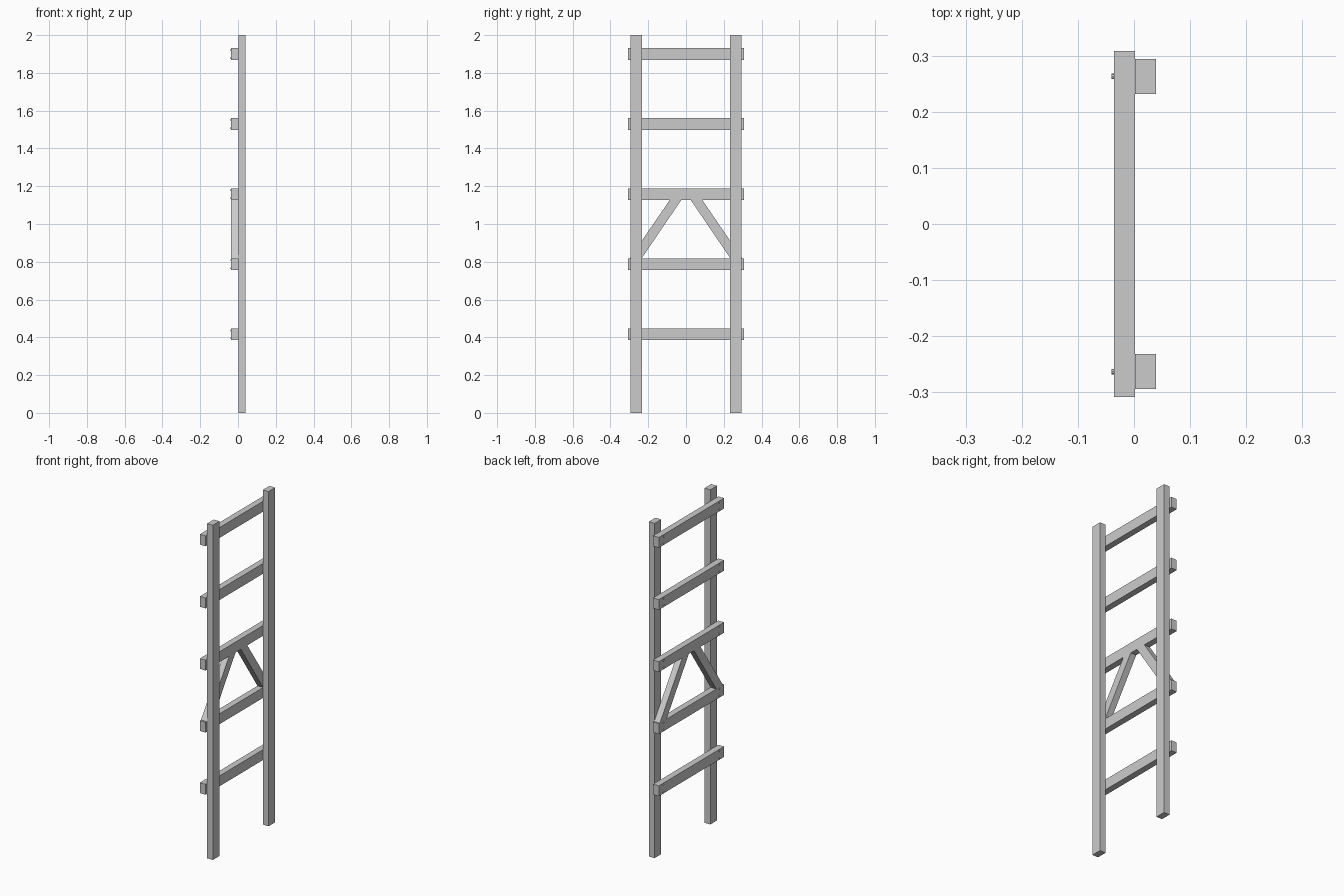
import bpy, bmesh, math
from mathutils import Matrix

if "Cube" in bpy.data.objects:
    bpy.data.objects.remove(bpy.data.objects["Cube"])

X_BACK, X_JOINT, X_FRONT = -0.036, 0.0015, 0.0395
H = 0.062  # timber width


def prism(name, outline, x0, x1):
    """Extrude a (y, z) outline between two x positions."""
    bm = bmesh.new()
    face = bm.faces.new([bm.verts.new((x0, y, z)) for y, z in outline])
    ext = bmesh.ops.extrude_face_region(bm, geom=[face])
    for v in ext["geom"]:
        if isinstance(v, bmesh.types.BMVert):
            v.co.x = x1
    bmesh.ops.recalc_face_normals(bm, faces=bm.faces)
    return finish(name, bm)


def finish(name, bm):
    mesh = bpy.data.meshes.new(name)
    bm.to_mesh(mesh)
    bm.free()
    obj = bpy.data.objects.new(name, mesh)
    bpy.context.collection.objects.link(obj)
    return obj


def board(name, y0, y1, z0, z1, x0, x1):
    return prism(name, [(y0, z0), (y1, z0), (y1, z1), (y0, z1)], x0, x1)


def nail(name, y, z):
    bm = bmesh.new()
    # shank sunk in the wood, then the head standing proud
    for r, x0, x1 in ((0.0025, -0.037, -0.006), (0.005, -0.0402, X_BACK + 0.0003)):
        m = Matrix.Translation(((x0 + x1) / 2, y, z)) @ Matrix.Rotation(math.pi / 2, 4, 'Y')
        bmesh.ops.create_cone(bm, cap_ends=True, segments=8, radius1=r, radius2=r,
                              depth=x1 - x0, matrix=m)
    return finish(name, bm)


sides = (("left", -1), ("right", 1))
rungs = [0.416 + 0.371 * i for i in range(5)]

# Upright posts
for side, s in sides:
    c = s * 0.263
    board(f"{side}_post", c - H / 2, c + H / 2, 0, 2, X_JOINT, X_FRONT)

# Rungs, each held by two nails at both ends
for i, z in enumerate(rungs, 1):
    board(f"rung_{i}", -0.308, 0.308, z - H / 2, z + H / 2, X_BACK, X_JOINT)
    for side, s in sides:
        for level, dz in (("lower", -0.021), ("upper", 0.021)):
            nail(f"rung_{i}_{side}_{level}_nail", s * 0.263, z + dz)

# Diagonal braces between the second and third rungs
low, high = rungs[1] + H / 2, rungs[2] - H / 2
for side, s in sides:
    prism(f"{side}_brace", [(s * 0.298, low), (s * 0.235, low),
                            (s * 0.025, high), (s * 0.086, high)], X_BACK, X_JOINT)
